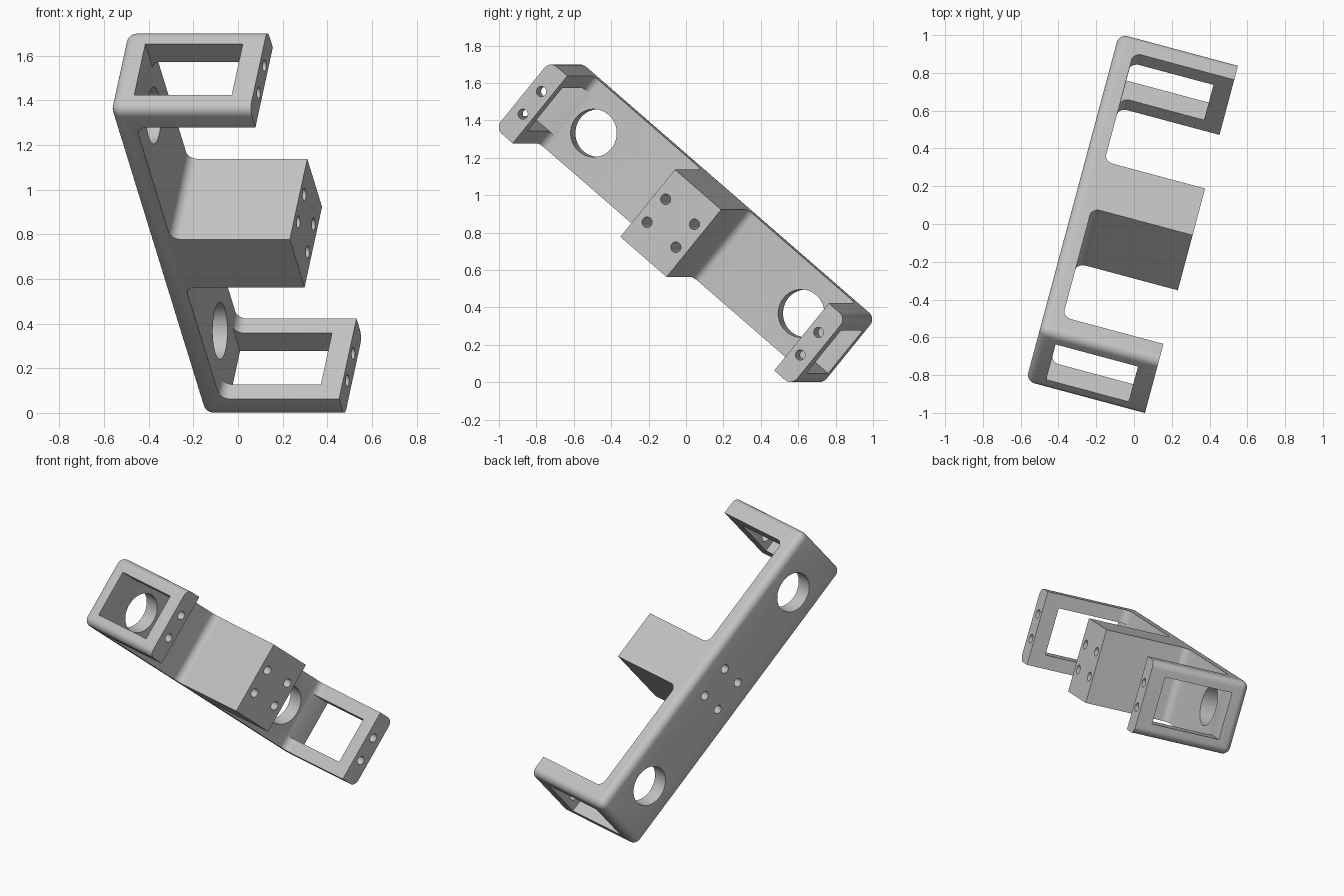
import bpy, bmesh, math
from mathutils import Matrix, Vector

old = bpy.data.objects.get("Cube")
if old:
    bpy.data.objects.remove(old, do_unlink=True)

# Local layout: x along the plate, y across it, z out along the arms
HALF_LEN, HALF_WIDTH = 1.07, 0.235
BACK, TIP, FLOOR = -0.337, 0.315, -0.237
ARM_INNER, BLOCK_HALF = 0.945, 0.167
FILLET = 0.047

grey = bpy.data.materials.new("light_grey")
grey.use_nodes = True
colour = (0.55, 0.55, 0.55, 1)
grey.diffuse_color = colour
grey.node_tree.nodes["Principled BSDF"].inputs["Base Color"].default_value = colour


def make_object(name, bm):
    bmesh.ops.recalc_face_normals(bm, faces=bm.faces)
    mesh = bpy.data.meshes.new(name)
    bm.to_mesh(mesh)
    bm.free()
    obj = bpy.data.objects.new(name, mesh)
    mesh.materials.append(grey)
    bpy.context.collection.objects.link(obj)
    return obj


def box(name, low, high, rounded=None):
    """Box between two corners; rounded(edge midpoint, direction) picks the edges to fillet."""
    low, high = Vector(low), Vector(high)
    bm = bmesh.new()
    size = high - low
    bmesh.ops.create_cube(bm, size=1, matrix=Matrix.Translation((low + high) / 2)
                          @ Matrix.Diagonal((*size, 1)))
    if rounded:
        edges = [e for e in bm.edges
                 if rounded((e.verts[0].co + e.verts[1].co) / 2,
                            e.verts[1].co - e.verts[0].co)]
        bmesh.ops.bevel(bm, geom=edges, offset=FILLET, segments=8,
                        profile=0.5, affect='EDGES')
    return make_object(name, bm)


def cylinder(name, x, y, radius, low, high):
    bm = bmesh.new()
    bmesh.ops.create_cone(bm, cap_ends=True, segments=40, radius1=radius,
                          radius2=radius, depth=high - low,
                          matrix=Matrix.Translation((x, y, (low + high) / 2)))
    return make_object(name, bm)


# Solid body, all edges rounded except those around the flat tip face
bracket = box("mounting_bracket", (-HALF_LEN, -HALF_WIDTH, BACK),
              (HALF_LEN, HALF_WIDTH, TIP),
              lambda mid, d: mid.z < TIP - 0.01)

cutters = []
for side in (-1, 1):
    # Gap between the arm and the middle block, filleted at the plate
    a, b = sorted((side * BLOCK_HALF, side * ARM_INNER))
    cutters.append(box("gap_cutter", (a, -0.5, FLOOR), (b, 0.5, 0.6),
                       lambda mid, d: mid.z < FLOOR + 0.01 and abs(d.y) > 0.5))
    # Window through the arm
    a, b = sorted((side * 0.88, side * 1.2))
    cutters.append(box("window_cutter", (a, -0.15, FLOOR + 0.001), (b, 0.15, 0.216)))
    # Large round hole through the plate
    cutters.append(cylinder("plate_hole_cutter", side * 0.75, 0, 0.128, -0.5, -0.1))
    for across in (-1, 1):
        # Screw holes in the arm tip and through the block
        cutters.append(cylinder("tip_hole_cutter", side * 1.002, across * 0.079,
                                0.027, 0.12, 0.5))
        cutters.append(cylinder("block_hole_cutter", side * 0.104, across * 0.08,
                                0.028, -0.5, 0.5))

bpy.context.view_layer.objects.active = bracket
for cutter in cutters:
    cutter.hide_render = True
    mod = bracket.modifiers.new("cut", 'BOOLEAN')
    mod.operation = 'DIFFERENCE'
    mod.solver = 'EXACT'
    mod.object = cutter
    bpy.ops.object.modifier_apply(modifier=mod.name)
    bpy.data.objects.remove(cutter, do_unlink=True)

# Tilt the finished bracket into place
turn, tilt = math.radians(-15), math.radians(40)
out = Vector((math.cos(turn), math.sin(turn), 0))
level = Vector((-math.sin(turn), math.cos(turn), 0))
up = Vector((0, 0, 1))
along = level * math.cos(tilt) - up * math.sin(tilt)
across = level * math.sin(tilt) + up * math.cos(tilt)
frame = Matrix((along, across, out)).transposed().to_4x4()
bracket.data.transform(Matrix.Translation((0, 0, 0.85)) @ frame)

for obj in bpy.context.selected_objects:
    obj.select_set(False)
bracket.select_set(True)
bpy.ops.object.shade_smooth_by_angle(angle=math.radians(30))
